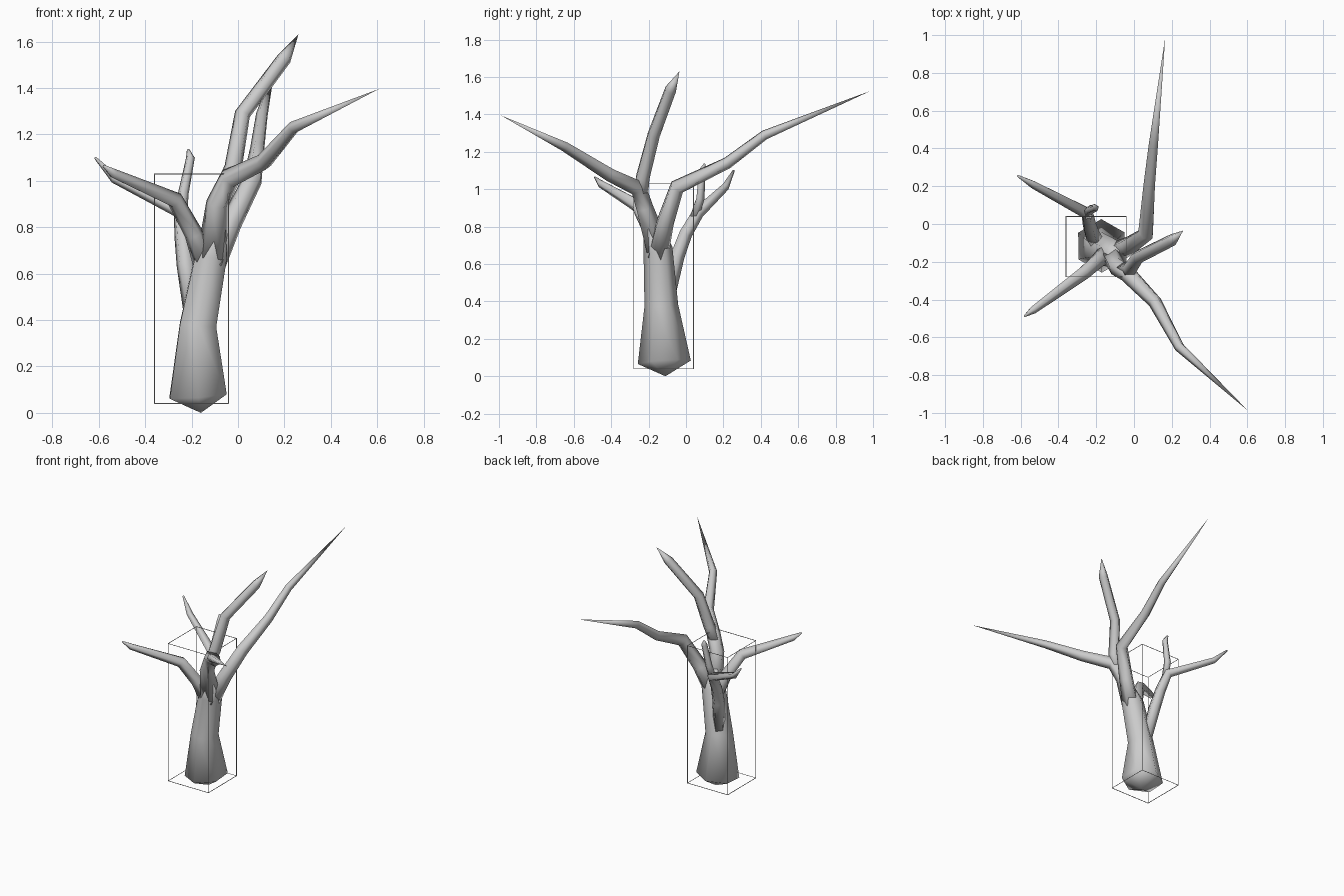
import bpy, bmesh, math
from mathutils import Vector

if "Cube" in bpy.data.objects:
    bpy.data.objects.remove(bpy.data.objects["Cube"])


def tube(name, pts, sides=5, phase=0.0, up=(0, 1, 0)):
    """Tapered low-poly limb through (x, y, z, radius); radius 0 makes a point."""
    bm = bmesh.new()
    P = [Vector(p[:3]) for p in pts]
    side = Vector(up)
    rings = []
    for i, p in enumerate(P):
        a = (p - P[i - 1]).normalized() if i > 0 else Vector()
        b = (P[i + 1] - p).normalized() if i < len(P) - 1 else Vector()
        t = (a + b).normalized()
        side = (side - t * side.dot(t)).normalized()   # carry the frame along
        other = side.cross(t)
        r = pts[i][3]
        if r == 0:
            rings.append([bm.verts.new(p)])
            continue
        rings.append([bm.verts.new(p + r * (side * math.cos(w) + other * math.sin(w)))
                      for w in (phase + 2 * math.pi * k / sides for k in range(sides))])
    for lo, hi in zip(rings, rings[1:]):
        for k in range(sides):
            n = (k + 1) % sides
            if len(lo) == 1:
                bm.faces.new((lo[0], hi[n], hi[k]))
            elif len(hi) == 1:
                bm.faces.new((lo[k], lo[n], hi[0]))
            else:
                bm.faces.new((lo[k], lo[n], hi[n], hi[k]))
    for ring in (rings[0], rings[-1]):
        if len(ring) > 1:
            bm.faces.new(ring)
    bmesh.ops.recalc_face_normals(bm, faces=bm.faces)
    for f in bm.faces:
        f.smooth = True
    me = bpy.data.meshes.new(name)
    bm.to_mesh(me)
    bm.free()
    ob = bpy.data.objects.new(name, me)
    bpy.context.collection.objects.link(ob)
    return ob


# Trunk: pointed underside, flared hexagonal base, narrowing to the fork
tube("trunk", [(-.16, -.11, 0, 0), (-.172, -.116, .075, .142),
               (-.172, -.132, .38, .09), (-.115, -.15, .68, .078),
               (-.095, -.18, .8, .05)], sides=6)

# Main limbs
tube("front_right_branch", [(-.11, -.155, .68, .07), (-.09, -.225, .9, .05),
                            (-.035, -.26, 1.01, .048), (.11, -.41, 1.08, .038),
                            (.24, -.65, 1.23, .028), (.605, -.99, 1.395, 0)])
tube("top_branch", [(-.07, -.245, .94, .04), (-.02, -.235, 1.06, .04),
                    (.02, -.175, 1.29, .036), (.2, -.085, 1.53, .033),
                    (.26, -.035, 1.63, 0)])
tube("back_branch", [(-.11, -.155, .64, .06), (-.03, -.115, .82, .05),
                     (.065, -.05, 1.01, .044), (.085, .22, 1.14, .033),
                     (.105, .42, 1.29, .027), (.165, .985, 1.525, 0)])

# Left limbs
tube("front_left_branch", [(-.135, -.14, .62, .055), (-.19, -.19, .77, .042),
                           (-.27, -.26, .915, .038), (-.535, -.455, 1.03, .022),
                           (-.58, -.488, 1.065, .005)])
tube("back_left_branch", [(-.195, -.1, .42, .04), (-.225, -.05, .64, .042),
                          (-.238, -.005, .76, .038), (-.25, .06, .87, .034),
                          (-.53, .208, 1.01, .022), (-.615, .255, 1.1, .006)])
tube("back_left_twig", [(-.245, .04, .84, .026), (-.235, .075, .95, .024),
                        (-.205, .085, 1.1, .02), (-.215, .1, 1.135, .006)])

# Thin open box frame around the trunk
bpy.ops.mesh.primitive_cube_add(size=1, location=(-.2, -.12, .535))
frame = bpy.context.object
frame.name = "box_frame"
frame.scale = (.32, .32, .99)
bpy.ops.object.transform_apply(location=False, rotation=False, scale=True)
wire = frame.modifiers.new("bars", 'WIREFRAME')
wire.thickness = .005
wire.offset = 0
